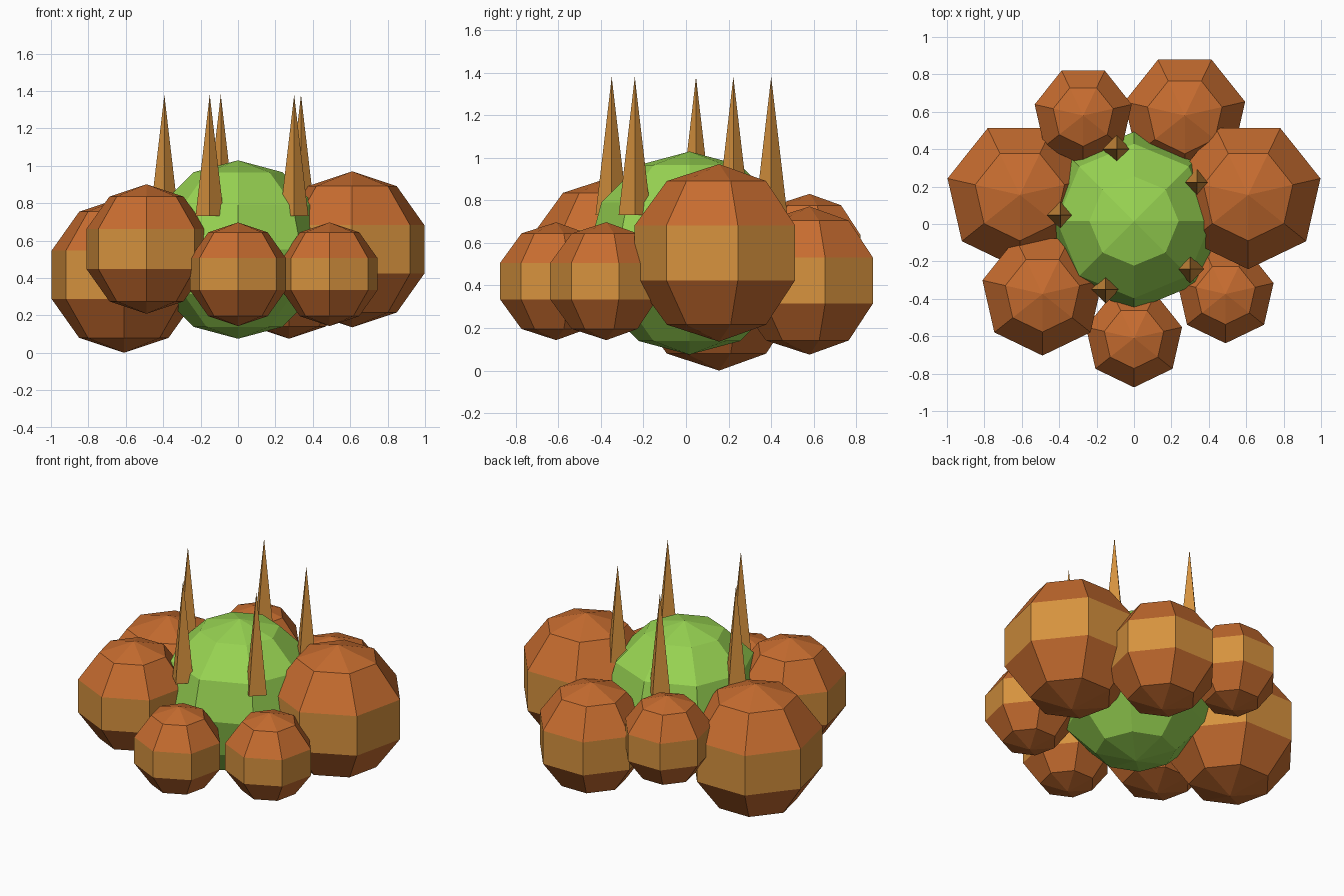
import bpy, bmesh
from math import sin, cos, pi, radians

if "Cube" in bpy.data.objects:
    bpy.data.objects.remove(bpy.data.objects["Cube"], do_unlink=True)


def make_material(name, rgb):
    # convert display values (0-255) to linear
    color = [((c / 255 + 0.055) / 1.055) ** 2.4 for c in rgb] + [1.0]
    mat = bpy.data.materials.new(name)
    mat.use_nodes = True
    mat.diffuse_color = color
    bsdf = next(n for n in mat.node_tree.nodes if n.type == 'BSDF_PRINCIPLED')
    bsdf.inputs["Base Color"].default_value = color
    return mat


GREEN = make_material("leaf green", (152, 212, 82))
RUST = make_material("rust orange", (198, 108, 47))
AMBER = make_material("amber", (214, 146, 62))


def lathe(name, location, profile, sides, materials, band=None):
    """Spin (radius, height) points about z, with one corner facing the front.
    Faces of the profile step numbered band get the second material."""
    bm = bmesh.new()
    rings = []
    for r, z in profile:
        if r < 1e-6:
            rings.append([bm.verts.new((0, 0, z))] * sides)
        else:
            rings.append([bm.verts.new((r * sin(2 * pi * i / sides),
                                        -r * cos(2 * pi * i / sides), z))
                          for i in range(sides)])
    for step, (low, high) in enumerate(zip(rings, rings[1:])):
        for i in range(sides):
            j = (i + 1) % sides
            corners = list(dict.fromkeys((low[i], low[j], high[j], high[i])))
            face = bm.faces.new(corners)
            face.material_index = 1 if step == band else 0
    bmesh.ops.recalc_face_normals(bm, faces=bm.faces)
    mesh = bpy.data.meshes.new(name)
    bm.to_mesh(mesh)
    bm.free()
    for mat in materials:
        mesh.materials.append(mat)
    obj = bpy.data.objects.new(name, mesh)
    obj.location = location
    bpy.context.collection.objects.link(obj)
    return obj


def ball_profile(radius, steps):
    return [(radius * sin(pi * k / steps), -radius * cos(pi * k / steps))
            for k in range(steps + 1)]


CENTER_Y = 0.016


def around(distance, angle, z):
    return (distance * cos(angle), CENTER_Y + distance * sin(angle), z)


# Green core
lathe("core", (0, CENTER_Y, 0.552), ball_profile(0.477, 6), 8, [GREEN])

# Ring of lobes with an amber belt: (radius, centre height), from the front
lobes = [(0.277, 0.42), (0.277, 0.42), (0.417, 0.553), (0.348, 0.423),
         (0.28, 0.55), (0.417, 0.417), (0.346, 0.555)]
for i, (radius, height) in enumerate(lobes):
    angle = -pi / 2 + 2 * pi * i / len(lobes)
    lathe(f"lobe_{i + 1}", around(0.626, angle, height),
          ball_profile(radius, 5), 7, [RUST, AMBER], band=2)

# Upright four-sided spikes
for i in range(5):
    angle = radians(31.5 + 72 * i)
    lathe(f"spike_{i + 1}", around(0.395, angle, 0.73),
          [(0, 0), (0.076, 0), (0, 0.65)], 4, [AMBER])
